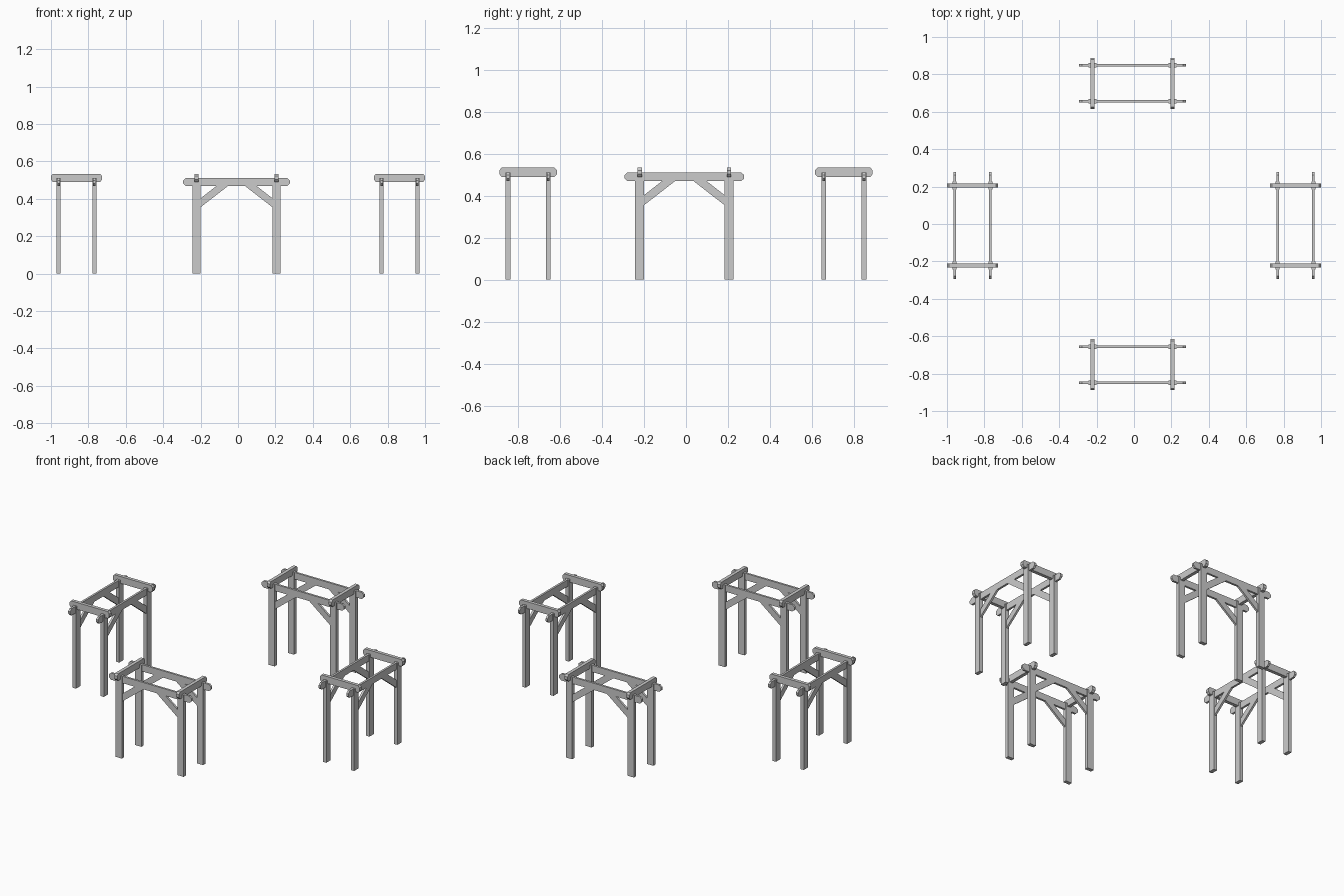
import bpy, bmesh
from math import pi
from mathutils import Matrix, Vector

if "Cube" in bpy.data.objects:
    bpy.data.objects.remove(bpy.data.objects["Cube"])

POST_X, POST_Y = 0.213, 0.096      # post centres inside one frame
BEAM_LO, BEAM_HI = 0.469, 0.511    # long beam heights


def prism(name, profile, thickness):
    """Extrude an XZ profile symmetrically along Y."""
    bm = bmesh.new()
    face = bm.faces.new([bm.verts.new((x, -thickness / 2, z)) for x, z in profile])
    ext = bmesh.ops.extrude_face_region(bm, geom=[face])
    verts = [v for v in ext["geom"] if isinstance(v, bmesh.types.BMVert)]
    bmesh.ops.translate(bm, verts=verts, vec=(0, thickness, 0))
    bmesh.ops.recalc_face_normals(bm, faces=bm.faces)
    mesh = bpy.data.meshes.new(name)
    bm.to_mesh(mesh)
    bm.free()
    return mesh


def log_profile(half, lo, hi, cx, cz):
    """Long bar with bevelled ends."""
    return [(-half, lo + cz), (-half + cx, lo), (half - cx, lo), (half, lo + cz),
            (half, hi - cz), (half - cx, hi), (-half + cx, hi), (-half, hi - cz)]


def place(name, mesh, matrix):
    obj = bpy.data.objects.new(name, mesh)
    bpy.context.collection.objects.link(obj)
    obj.matrix_world = matrix


# Shared part shapes
hw = 0.0215
post = prism("post", [(-hw, 0), (hw, 0), (hw, BEAM_HI - 0.001), (-hw, BEAM_HI - 0.001)], 0.023)
long_beam = prism("long_beam", log_profile(0.285, BEAM_LO, BEAM_HI, 0.014, 0.013), 0.013)
cross_beam = prism("cross_beam", log_profile(0.1365, 0.49, 0.533, 0.010, 0.012), 0.021)
inner = POST_X - hw
brace = prism("brace", [(inner, 0.355), (inner - 0.147, BEAM_LO),
                        (inner - 0.085, BEAM_LO), (inner, 0.403)], 0.013)


def frame(label, x, y, turn):
    """One four-post timber frame."""
    base = Matrix.Translation((x, y, 0)) @ Matrix.Rotation(turn, 4, 'Z')
    for j, sy in enumerate((-1, 1)):
        row = base @ Matrix.Translation((0, sy * POST_Y, 0))
        place(f"{label}_long_beam_{j}", long_beam, row)
        for i, a in enumerate((0, pi)):
            side = row @ Matrix.Rotation(a, 4, 'Z')
            place(f"{label}_post_{j}{i}", post, side @ Matrix.Translation((POST_X, 0, 0)))
            place(f"{label}_brace_{j}{i}", brace, side)
    for i, sx in enumerate((-1, 1)):
        place(f"{label}_cross_beam_{i}", cross_beam,
              base @ Matrix.Translation((sx * POST_X, 0, 0)) @ Matrix.Rotation(pi / 2, 4, 'Z'))


# Four frames around the centre
frame("front_frame", -0.008, -0.752, 0)
frame("back_frame", -0.008, 0.752, 0)
frame("left_frame", -0.8635, -0.008, pi / 2)
frame("right_frame", 0.8635, -0.008, pi / 2)
